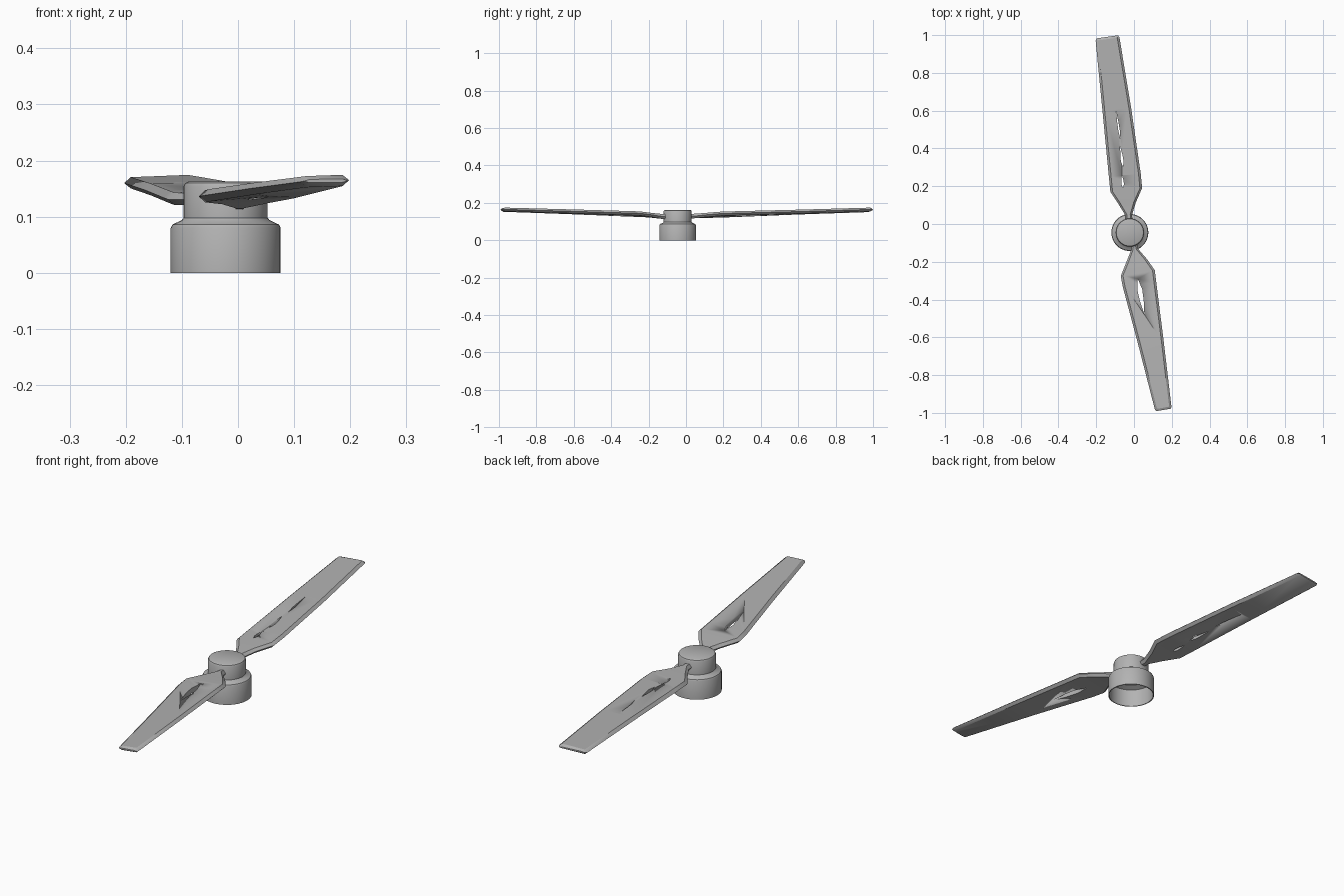
import bpy, bmesh, math
from mathutils import Vector

cube = bpy.data.objects.get("Cube")
if cube:
    bpy.data.objects.remove(cube)

HUB = Vector((-0.022, -0.045, 0))

grey = bpy.data.materials.new("light_grey_plastic")
grey.use_nodes = True
colour = (0.45, 0.45, 0.45, 1)
grey.diffuse_color = colour
grey.node_tree.nodes["Principled BSDF"].inputs["Base Color"].default_value = colour


def finish(name, bm, angle=30):
    bmesh.ops.recalc_face_normals(bm, faces=bm.faces)
    mesh = bpy.data.meshes.new(name)
    bm.to_mesh(mesh)
    bm.free()
    mesh.materials.append(grey)
    obj = bpy.data.objects.new(name, mesh)
    bpy.context.collection.objects.link(obj)
    bpy.ops.object.select_all(action='DESELECT')
    obj.select_set(True)
    bpy.context.view_layer.objects.active = obj
    bpy.ops.object.shade_smooth_by_angle(angle=math.radians(angle))
    return obj


def loft(rings, closed_ends=True):
    bm = bmesh.new()
    loops = [[bm.verts.new(p) for p in ring] for ring in rings]
    for a, b in zip(loops, loops[1:]):
        for i in range(len(a)):
            j = (i + 1) % len(a)
            bm.faces.new((a[i], a[j], b[j], b[i]))
    if closed_ends:
        bm.faces.new(loops[0][::-1])
        bm.faces.new(loops[-1])
    return bm


# Hub: hollow stepped cap, open at the bottom (profile runs inside to outside)
profile = [(0.07, 0.157), (0.07, 0.09), (0.094, 0.08), (0.094, 0), (0.098, 0),
           (0.098, 0.08), (0.095, 0.086), (0.078, 0.094), (0.075, 0.098),
           (0.075, 0.154), (0.072, 0.16), (0.066, 0.163)]
SIDES = 40


def circle(r, z):
    return [HUB + Vector((r * math.cos(t), r * math.sin(t), z))
            for t in (math.tau * i / SIDES for i in range(SIDES))]


finish("hub", loft([circle(r, z) for r, z in profile]))


# Blades: six-sided sections between a left and a right edge point
def section(left, right, thick, chamfer):
    a, b = Vector(left), Vector(right)
    step = (b - a).normalized() * min(chamfer, (b - a).length * 0.3)
    up = Vector((0, 0, thick / 2))
    return [a, a + step - up, b - step - up, b, b - step + up, a + step + up]


def cut_slot(blade, start, end, width):
    a, b = Vector((*start, 0.05)), Vector((*end, 0.05))
    along = b - a
    side = Vector((-along.y, along.x, 0)).normalized() * width / 2
    outline = [a, a + along * 0.3 + side, a + along * 0.6 + side * 0.8, b,
               a + along * 0.6 - side * 0.8, a + along * 0.3 - side]
    cutter = finish("slot_cutter", loft([outline, [p + Vector((0, 0, 0.2)) for p in outline]]))
    cutter.hide_render = True
    bpy.context.view_layer.objects.active = blade
    mod = blade.modifiers.new("slot", 'BOOLEAN')
    mod.operation = 'DIFFERENCE'
    mod.solver = 'EXACT'
    mod.object = cutter
    bpy.ops.object.modifier_apply(modifier=mod.name)
    bpy.data.objects.remove(cutter)


def make_blade(name, stations, slots):
    rings = [section(*s) for s in stations]
    # bevelled tip
    out = (Vector(stations[-1][0]) - Vector(stations[-2][0])).normalized() * 0.012
    mid = sum(rings[-1], Vector()) / 6
    rings.append([Vector((mid.x + (p.x - mid.x) * 0.9, mid.y + (p.y - mid.y) * 0.9,
                          mid.z + (p.z - mid.z) * 0.3)) + out for p in rings[-1]])
    blade = finish(name, loft(rings))
    for slot in slots:
        cut_slot(blade, *slot)


make_blade("back_blade", [
    ((-0.045, 0.01, 0.128), (-0.008, 0.01, 0.128), 0.026, 0.01),
    ((-0.048, 0.05, 0.130), (-0.010, 0.05, 0.130), 0.024, 0.01),
    ((-0.085, 0.11, 0.130), (0.010, 0.115, 0.137), 0.022, 0.012),
    ((-0.125, 0.17, 0.131), (0.043, 0.19, 0.143), 0.022, 0.012),
    ((-0.133, 0.25, 0.134), (0.036, 0.265, 0.145), 0.022, 0.012),
    ((-0.167, 0.60, 0.148), (-0.016, 0.62, 0.154), 0.021, 0.012),
    ((-0.203, 0.97, 0.160), (-0.077, 0.988, 0.165), 0.02, 0.012),
], [((-0.058, 0.19), (-0.064, 0.26), 0.014),
    ((-0.058, 0.30), (-0.073, 0.41), 0.014),
    ((-0.072, 0.45), (-0.095, 0.60), 0.008)])

make_blade("front_blade", [
    ((-0.012, -0.10, 0.126), (0.016, -0.10, 0.126), 0.028, 0.01),
    ((-0.014, -0.135, 0.128), (0.020, -0.13, 0.128), 0.026, 0.01),
    ((-0.040, -0.20, 0.133), (0.068, -0.185, 0.136), 0.022, 0.012),
    ((-0.070, -0.275, 0.136), (0.110, -0.245, 0.144), 0.022, 0.012),
    ((-0.060, -0.33, 0.138), (0.118, -0.31, 0.146), 0.022, 0.012),
    ((0.020, -0.63, 0.150), (0.156, -0.61, 0.155), 0.021, 0.012),
    ((0.110, -0.98, 0.162), (0.198, -0.965, 0.165), 0.02, 0.012),
], [((0.020, -0.29), (0.055, -0.48), 0.026)])
